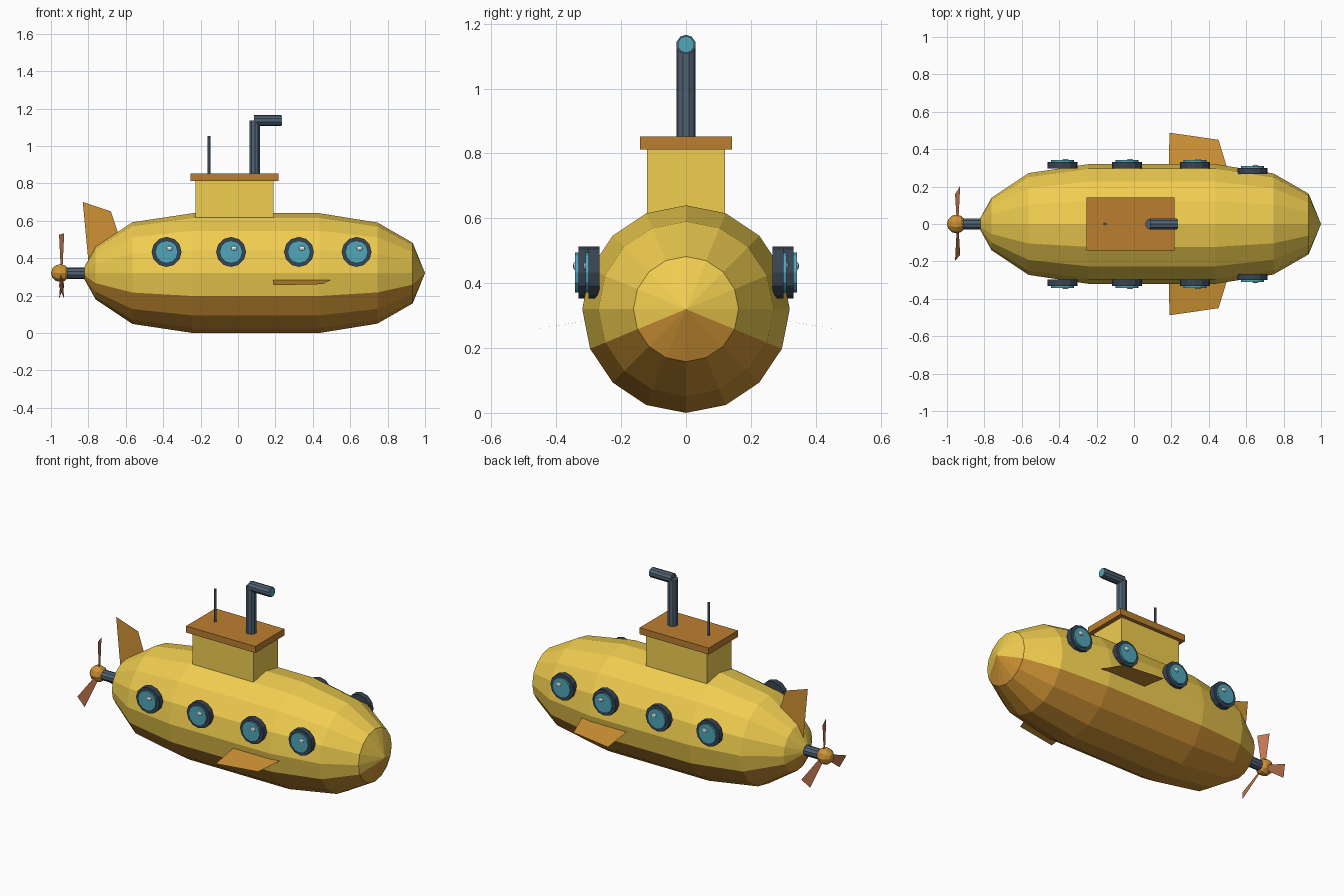
import bpy, bmesh, math
from mathutils import Vector, Matrix

if "Cube" in bpy.data.objects:
    bpy.data.objects.remove(bpy.data.objects["Cube"])

CZ = 0.32  # height of the hull axis


def mat(name, rgb):
    m = bpy.data.materials.new(name)
    m.diffuse_color = (*rgb, 1)
    m.use_nodes = True
    m.node_tree.nodes["Principled BSDF"].inputs["Base Color"].default_value = m.diffuse_color
    return m


YELLOW = mat("yellow", (0.87, 0.61, 0.08))
OCHRE = mat("ochre", (0.62, 0.29, 0.035))
BROWN = mat("roof_brown", (0.50, 0.21, 0.03))
STEEL = mat("steel", (0.08, 0.12, 0.17))
DARK = mat("dark_rim", (0.04, 0.06, 0.09))
GLASS = mat("glass", (0.08, 0.38, 0.48))
GLINT = mat("glint", (0.75, 0.9, 0.92))
COPPER = mat("copper", (0.58, 0.2, 0.09))


def finish(name, bm, *mats):
    bmesh.ops.recalc_face_normals(bm, faces=bm.faces)
    me = bpy.data.meshes.new(name)
    bm.to_mesh(me)
    bm.free()
    for m in mats:
        me.materials.append(m)
    ob = bpy.data.objects.new(name, me)
    bpy.context.collection.objects.link(ob)
    return ob


def rod(name, a, b, r, sides, m):
    """Cylinder from point a to point b."""
    a, b = Vector(a), Vector(b)
    d = b - a
    bm = bmesh.new()
    M = Matrix.Translation((a + b) / 2) @ d.to_track_quat('Z', 'Y').to_matrix().to_4x4()
    bmesh.ops.create_cone(bm, cap_ends=True, segments=sides, radius1=r, radius2=r,
                          depth=d.length, matrix=M)
    return finish(name, bm, m)


def box(name, lo, hi, m):
    lo, hi = Vector(lo), Vector(hi)
    bm = bmesh.new()
    bmesh.ops.create_cube(bm, size=1, matrix=Matrix.Translation((lo + hi) / 2)
                          @ Matrix.Diagonal((*(hi - lo), 1)))
    return finish(name, bm, m)


def ball(name, c, scale, m, seg=10, rings=6, axis=Matrix()):
    bm = bmesh.new()
    bmesh.ops.create_uvsphere(bm, u_segments=seg, v_segments=rings, radius=1,
                              matrix=Matrix.Translation(c) @ Matrix.Diagonal((*scale, 1)) @ axis)
    return finish(name, bm, m)


def panel(name, pts, m):
    bm = bmesh.new()
    bm.faces.new([bm.verts.new(p) for p in pts])
    return finish(name, bm, m)


# Hull: 16-sided lathe along x, with an ochre underside
profile = [(-0.82, 0.035), (-0.762, 0.14), (-0.564, 0.272), (-0.243, 0.32),
           (0.436, 0.32), (0.746, 0.27), (0.934, 0.162)]
N = 16
bm = bmesh.new()
rings = [[bm.verts.new((x, r * math.cos(math.tau * k / N), CZ + r * math.sin(math.tau * k / N)))
          for k in range(N)] for x, r in profile]
nose = bm.verts.new((1.0, 0, CZ))
for k in range(N):
    j = (k + 1) % N
    strip = [bm.faces.new((p[k], p[j], q[j], q[k])) for p, q in zip(rings, rings[1:])]
    strip.append(bm.faces.new((rings[-1][k], rings[-1][j], nose)))
    for f in strip:
        f.material_index = 1 if 9 <= k <= 14 else 0
bm.faces.new(rings[0])
finish("hull", bm, YELLOW, OCHRE)

# Conning tower and roof
box("tower", (-0.227, -0.12, 0.58), (0.19, 0.12, 0.815), YELLOW)
box("tower_roof", (-0.254, -0.142, 0.812), (0.217, 0.142, 0.852), BROWN)

# Periscope and antenna
rod("periscope_tube", (0.09, 0, 0.84), (0.09, 0, 1.136), 0.03, 10, STEEL)
rod("periscope_head", (0.085, 0, 1.136), (0.23, 0, 1.136), 0.03, 10, STEEL)
rod("periscope_lens", (0.22, 0, 1.136), (0.236, 0, 1.136), 0.026, 10, GLASS)
rod("antenna", (-0.155, 0, 0.84), (-0.155, 0, 1.052), 0.008, 6, STEEL)

# Portholes and diving planes on both sides
for side, s in (("front", -1), ("back", 1)):
    for i, (x, y) in enumerate([(-0.382, 0.298), (-0.037, 0.298), (0.326, 0.298), (0.634, 0.266)]):
        z = 0.433
        tag = f"{side}_{i + 1}"
        rod("porthole_rim_" + tag, (x, s * y, z), (x, s * (y + 0.034), z), 0.08, 12, DARK)
        rod("porthole_glass_" + tag, (x, s * (y + 0.01), z), (x, s * (y + 0.044), z), 0.061, 12, GLASS)
        ball("porthole_glint_" + tag, (x + 0.016, s * (y + 0.044), z + 0.02),
             (0.017, 0.007, 0.013), GLINT, 8, 4)
    panel(side + "_diving_plane", [(0.185, s * 0.27, 0.289), (0.507, s * 0.27, 0.289),
                                   (0.495, s * 0.31, 0.283), (0.452, s * 0.45, 0.261),
                                   (0.19, s * 0.488, 0.255)], OCHRE)

# Tail fin
panel("tail_fin", [(-0.80, 0, 0.385), (-0.83, 0, 0.70), (-0.68, 0, 0.65), (-0.64, 0, 0.53)], OCHRE)

# Propeller: shaft, hub and three pitched blades
rod("propeller_shaft", (-0.93, 0, CZ), (-0.80, 0, CZ), 0.031, 10, STEEL)
ball("propeller_hub", (-0.95, 0, CZ), (0.05, 0.05, 0.05), OCHRE, 10, 6,
     Matrix.Rotation(math.pi / 2, 4, 'Y'))
for i in range(3):
    M = (Matrix.Translation((-0.943, 0, CZ)) @ Matrix.Rotation(math.tau * i / 3, 4, 'X')
         @ Matrix.Rotation(math.radians(20), 4, 'Z'))
    panel(f"propeller_blade_{i + 1}",
          [M @ Vector(p) for p in [(0, -0.015, 0.03), (0, 0.015, 0.03),
                                   (0, 0.04, 0.205), (0, -0.04, 0.213)]], COPPER)
